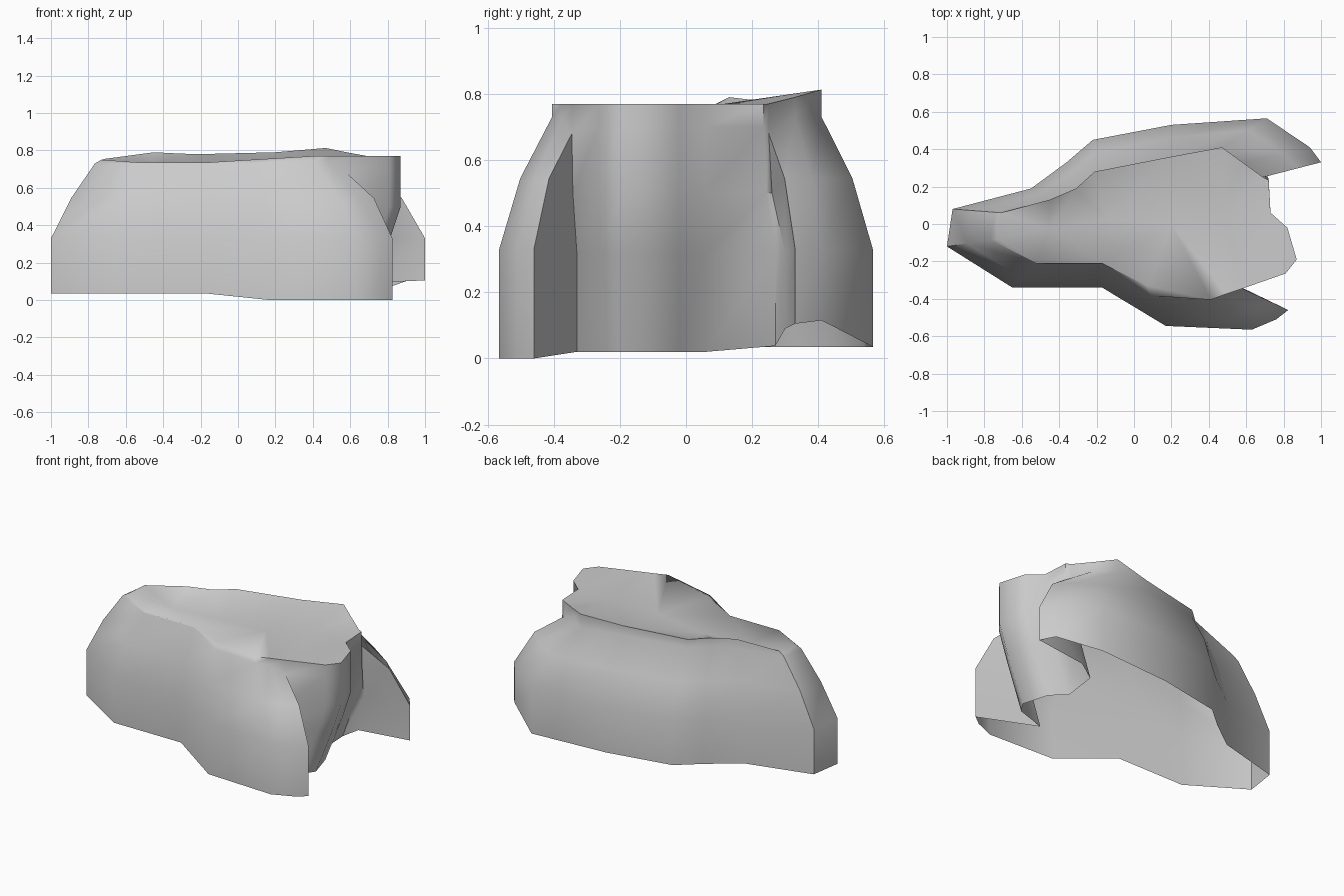
import bpy, bmesh, math
from mathutils import Vector
from mathutils.geometry import delaunay_2d_cdt

if "Cube" in bpy.data.objects:
    bpy.data.objects.remove(bpy.data.objects["Cube"])

# Outer wall columns, counter-clockwise: foot x, y, z then rim x, y, z
OUTER = [
    (1.0, .33, .105, .69, .25, .77), (.94, .41, .115, .58, .33, .79),
    (.71, .565, .035, .47, .41, .813), (.2, .53, .035, .2, .36, .79),
    (-.22, .45, .035, -.21, .28, .78), (-.36, .33, .035, -.31, .19, .783),
    (-.55, .19, .035, -.45, .13, .79), (-.97, .08, .035, -.71, .06, .755),
    (-1.0, -.12, .035, -.73, -.08, .75), (-.65, -.34, .035, -.52, -.21, .735),
    (-.17, -.34, .035, -.17, -.21, .735), (.17, -.545, 0, .07, -.33, .75),
    (.63, -.565, 0, .41, -.405, .77), (.76, -.51, 0, .49, -.375, .77),
    (.825, -.46, 0, .58, -.345, .77)]
# How far the shoulder of some columns stops short of the rim
INSET = {7: .87, 8: .87, 11: .75}
# Notch wall columns: rim x, y, foot z, then inward shift of foot, mid and sideways shift
NOTCH = [(.58, -.345, .02, -.14, -.04, .015), (.81, -.265, .02, -.17, -.06, 0),
         (.87, -.19, .02, -.18, -.06, 0), (.82, -.02, .02, -.18, -.06, 0),
         (.73, .06, .02, -.18, -.06, 0), (.72, .235, .038, -.16, -.06, .035),
         (.69, .25, .09, -.04, .0, .05)]
# Low points that make the top surface sag
SAG = [(.47, .05, .76), (.2, .0, .725), (-.15, .02, .70), (-.45, -.02, .705)]


def outer_column(i, c):
    """Upright skirt that curves inward to the rim."""
    bx, by, bz, tx, ty, tz = c
    shoulder = .68 if i in (0, len(OUTER) - 1) else .73
    rows = [(bz, 0), (.33, 0), (.545, .4), (shoulder, INSET.get(i, 1)), (tz, 1)]
    return [(bx + (tx - bx) * t, by + (ty - by) * t, z) for z, t in rows]


def notch_column(i, c):
    """Upright upper wall that undercuts toward the floor."""
    x, y, bz, foot, mid, side = c
    shoulder = .68 if i in (0, len(NOTCH) - 1) else .70
    rows = [(bz, foot, 1), (.32, mid, 1), (.5, 0, .2), (shoulder, 0, 0), (.77, 0, 0)]
    return [(x + dx, y + side * k, z) for z, dx, k in rows]


columns = [outer_column(i, c) for i, c in enumerate(OUTER)]
columns += [notch_column(i, c) for i, c in enumerate(NOTCH)]

bm = bmesh.new()
verts = {}


def vert(p):
    key = tuple(round(v, 4) for v in p)
    if key not in verts:
        verts[key] = bm.verts.new(p)
    return verts[key]


def face(points):
    unique = list(dict.fromkeys(vert(p) for p in points))
    if len(unique) > 2:
        bm.faces.new(unique)


# Side walls
for a, b in zip(columns, columns[1:] + columns[:1]):
    for r in range(4):
        face([a[r], b[r], b[r + 1], a[r + 1]])

# Sagging top surface, underside stays open
rim = list(dict.fromkeys(tuple(round(v, 4) for v in c[-1]) for c in columns))
points = rim + SAG
edges = [(i, (i + 1) % len(rim)) for i in range(len(rim))]
result = delaunay_2d_cdt([Vector(p[:2]) for p in points], edges, [], 0, 1e-5)


def inside(x, y):
    hit = False
    for i, j in edges:
        (x1, y1), (x2, y2) = rim[i][:2], rim[j][:2]
        if (y1 > y) != (y2 > y) and x < x1 + (y - y1) * (x2 - x1) / (y2 - y1):
            hit = not hit
    return hit


for tri in result[2]:
    p = [points[result[3][i][0]] for i in tri]
    if inside(sum(q[0] for q in p) / 3, sum(q[1] for q in p) / 3):
        face(p)
bmesh.ops.recalc_face_normals(bm, faces=bm.faces)

mesh = bpy.data.meshes.new("rock_shell")
bm.to_mesh(mesh)
bm.free()
shell = bpy.data.objects.new("rock_shell", mesh)
bpy.context.collection.objects.link(shell)
bpy.context.view_layer.objects.active = shell
shell.select_set(True)
bpy.ops.object.shade_smooth_by_angle(angle=math.radians(60))
